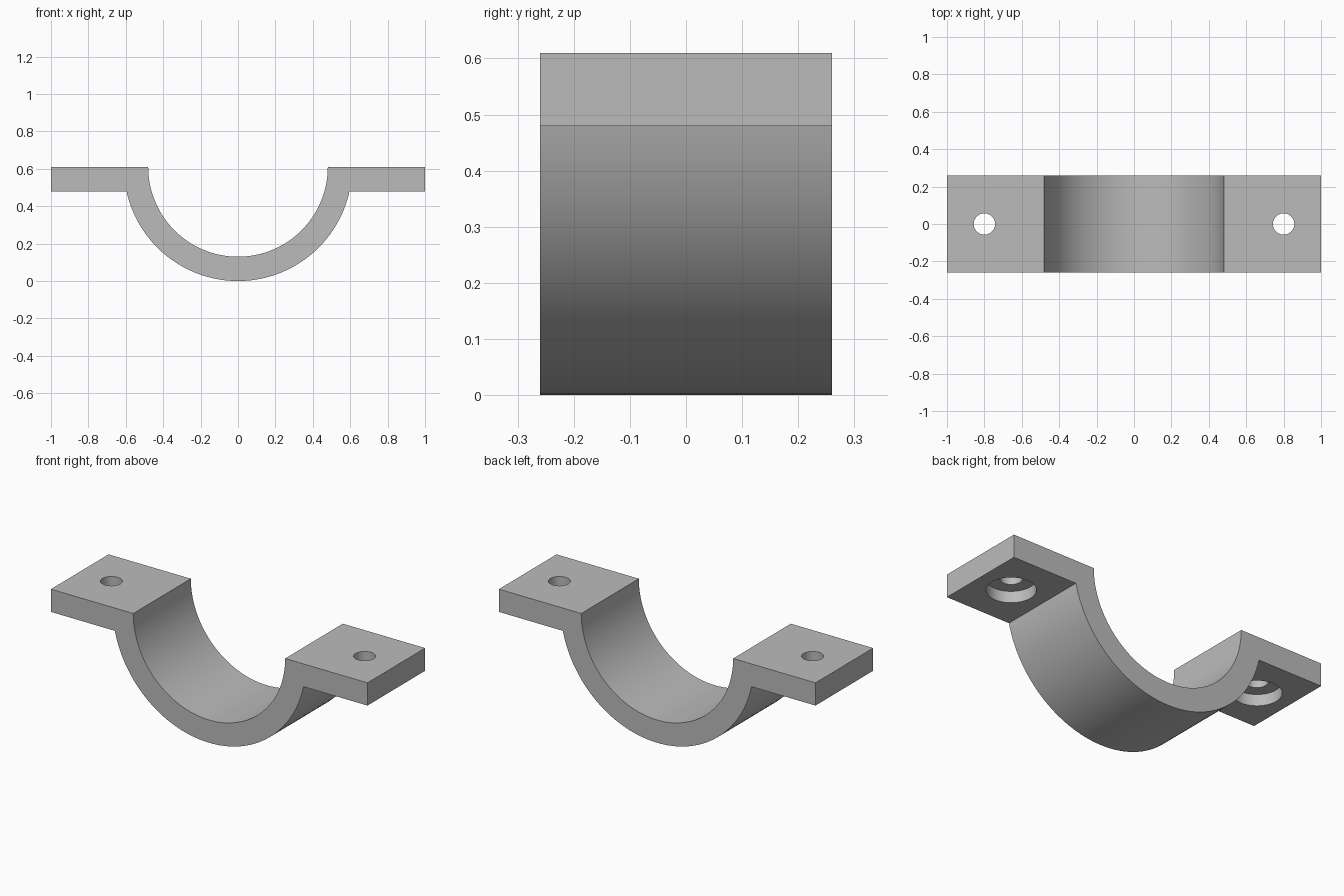
import bpy, bmesh, math

cube = bpy.data.objects.get("Cube")
if cube:
    bpy.data.objects.remove(cube, do_unlink=True)

OUTER, INNER, THICK, HALF_DEPTH = 0.61, 0.48, 0.13, 0.26
HOLE_X, HOLE_R, BORE_R, BORE_DEPTH = 0.8, 0.057, 0.126, 0.065
STEPS = 64

grey = bpy.data.materials.new("plain_grey")
grey.use_nodes = True
colour = (0.50, 0.50, 0.50, 1)
grey.diffuse_color = colour
grey.node_tree.nodes["Principled BSDF"].inputs["Base Color"].default_value = colour


def arc(radius, start, end):
    """Arc in the xz plane around the pipe axis."""
    angles = [start + (end - start) * i / STEPS for i in range(STEPS + 1)]
    return [(radius * math.cos(a), OUTER + radius * math.sin(a)) for a in angles]


def make_object(name, bm):
    bmesh.ops.recalc_face_normals(bm, faces=bm.faces)
    mesh = bpy.data.meshes.new(name)
    bm.to_mesh(mesh)
    bm.free()
    mesh.materials.append(grey)
    obj = bpy.data.objects.new(name, mesh)
    bpy.context.collection.objects.link(obj)
    return obj


# Clamp body: one closed profile of saddle and flanges, extruded along y
dip = math.asin(THICK / OUTER)
profile = [(-1, OUTER)] + arc(INNER, -math.pi, 0) + [(1, OUTER), (1, OUTER - THICK)]
profile += arc(OUTER, -dip, -math.pi + dip) + [(-1, OUTER - THICK)]
bm = bmesh.new()
face = bm.faces.new([bm.verts.new((x, -HALF_DEPTH, z)) for x, z in profile])
extruded = bmesh.ops.extrude_face_region(bm, geom=[face], use_keep_orig=True)
moved = [v for v in extruded["geom"] if isinstance(v, bmesh.types.BMVert)]
bmesh.ops.translate(bm, verts=moved, vec=(0, 2 * HALF_DEPTH, 0))
clamp = make_object("saddle_clamp", bm)

# Stepped cutters: bolt hole through each flange with a counterbore below
bottom = OUTER - THICK
steps = [(0, bottom - 0.1), (BORE_R, bottom - 0.1), (BORE_R, bottom + BORE_DEPTH),
         (HOLE_R, bottom + BORE_DEPTH), (HOLE_R, OUTER + 0.1), (0, OUTER + 0.1)]
for side, x in (("left", HOLE_X), ("right", -HOLE_X)):
    bm = bmesh.new()
    verts = [bm.verts.new((x + r, 0, z)) for r, z in steps]
    edges = [bm.edges.new(pair) for pair in zip(verts, verts[1:])]
    bmesh.ops.spin(bm, geom=verts + edges, cent=(x, 0, 0), axis=(0, 0, 1),
                   angle=math.tau, steps=48, use_merge=True)
    bmesh.ops.remove_doubles(bm, verts=bm.verts, dist=0.0001)
    cutter = make_object(side + "_bolt_hole_cutter", bm)
    cutter.hide_render = True
    cutter.hide_set(True)
    cut = clamp.modifiers.new(side + "_bolt_hole", "BOOLEAN")
    cut.operation = "DIFFERENCE"
    cut.solver = "EXACT"
    cut.object = cutter

# Apply the holes, then smooth the curved walls and keep the edges sharp
bpy.ops.object.select_all(action="DESELECT")
clamp.select_set(True)
bpy.context.view_layer.objects.active = clamp
for modifier in list(clamp.modifiers):
    cutter = modifier.object
    bpy.ops.object.modifier_apply(modifier=modifier.name)
    bpy.data.objects.remove(cutter, do_unlink=True)
bpy.ops.object.shade_smooth_by_angle(angle=math.radians(30))
